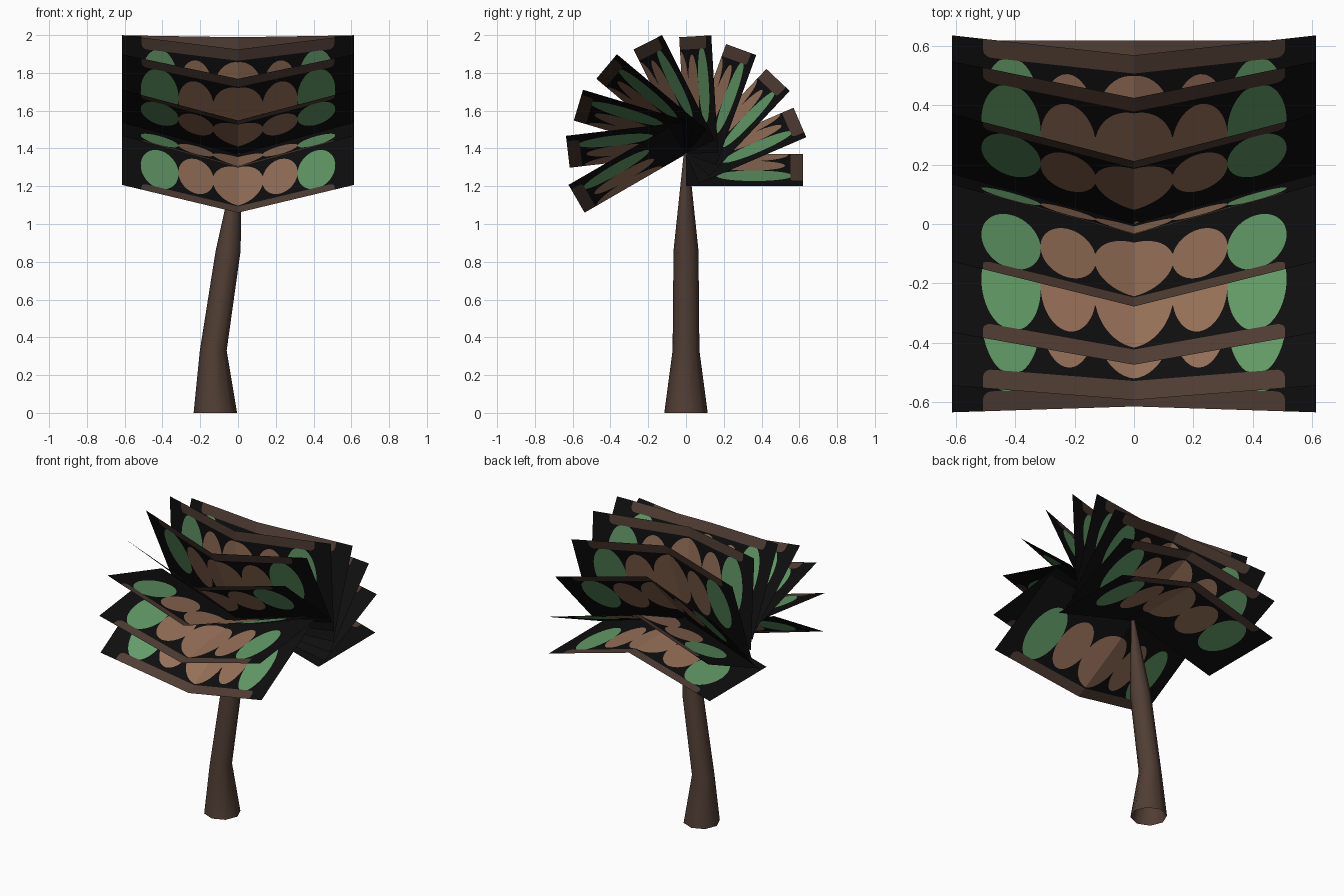
import bpy, bmesh, math

if "Cube" in bpy.data.objects:
    bpy.data.objects.remove(bpy.data.objects["Cube"])

def material(name, rgb):
    m = bpy.data.materials.new(name)
    m.diffuse_color = (*rgb, 1.0)
    m.use_nodes = True
    m.node_tree.nodes["Principled BSDF"].inputs["Base Color"].default_value = m.diffuse_color
    return m

BLACK = material("black", (0.0045, 0.0045, 0.0045))
BARK = material("dark_brown", (0.080, 0.047, 0.034))
TAN = material("tan_brown", (0.305, 0.163, 0.098))
GREEN = material("leaf_green", (0.122, 0.328, 0.136))

def make_object(name, bm, mats):
    me = bpy.data.meshes.new(name)
    bm.to_mesh(me)
    bm.free()
    for m in mats:
        me.materials.append(m)
    ob = bpy.data.objects.new(name, me)
    bpy.context.collection.objects.link(ob)
    return ob

# Trunk: bent, tapering eight-sided tube, open at the bottom
SIDES = 8
rings = [(-0.12, 0.0, 0.115), (-0.131, 0.33, 0.071), (-0.052, 0.86, 0.066), (0.01, 1.39, 0.010)]
bm = bmesh.new()
loops = []
for cx, z, r in rings:
    loops.append([bm.verts.new((cx + r * math.cos(math.tau * i / SIDES),
                                r * math.sin(math.tau * i / SIDES), z)) for i in range(SIDES)])
for a, b in zip(loops, loops[1:]):
    for i in range(SIDES):
        j = (i + 1) % SIDES
        bm.faces.new((a[i], a[j], b[j], b[i]))
bm.faces.new(loops[-1])
for f in bm.faces:
    f.smooth = len(f.verts) == 4
make_object("trunk", bm, [BARK])

# Frond: one V-folded card, cut in columns so the oval markings are real faces
HALF, LENGTH, DROP = 0.615, 0.62, 0.17
BAND_X, BAND_R = 0.51, 0.553
GREEN_X = 0.315
# ovals: centre x, half width, centre along the frond, half length
OVALS = [(0.0, 0.133, 0.342, 0.202), (0.222, 0.0935, 0.342, 0.182), (0.415, 0.100, 0.362, 0.202)]

def spots(x):
    """Start and end of the coloured marking at distance x from the fold."""
    lo, hi = 0.34, 0.34
    for cx, w, cr, h in OVALS:
        t = abs(x - cx) / w
        if t < 1:
            s = h * math.sqrt(1 - t * t)
            lo, hi = min(lo, cr - s), max(hi, cr + s)
    return lo, min(hi, BAND_R)

def band_start(x):
    """Tip band with a rounded outer corner."""
    d = max(0.0, x - (BAND_X - 0.03)) / 0.03
    return BAND_R + 0.03 * (1 - math.sqrt(max(0.0, 1 - d * d)))

xs = {0.0, BAND_X - 0.01, BAND_X - 0.004, BAND_X, GREEN_X, HALF}
for cx, w, _, _ in OVALS:
    for i in range(25):
        x = cx + w * math.cos(math.pi * i / 24)
        if x > 0:
            xs.add(round(x, 4))
xs = sorted(xs)

bm = bmesh.new()
for side in (1, -1):
    for x0, x1 in zip(xs, xs[1:]):
        mid = (x0 + x1) / 2
        cols = []
        for x in (x0, x1):
            lo, hi = spots(x)
            b = band_start(min(x, BAND_X))
            cols.append([bm.verts.new((side * x, r, -DROP * x / HALF)) for r in (0, lo, hi, b, LENGTH)])
        colours = [0, 2 if mid < GREEN_X else 3, 0, 1 if mid < BAND_X else 0]
        for k, c in enumerate(colours):
            quad = [cols[0][k], cols[1][k], cols[1][k + 1], cols[0][k + 1]]
            f = bm.faces.new(quad if side > 0 else quad[::-1])
            f.material_index = c
bmesh.ops.remove_doubles(bm, verts=bm.verts, dist=0.0002)
frond = make_object("frond_1", bm, [BLACK, BARK, TAN, GREEN])

# Ten fronds fanned around the crown
COUNT = 10
for k in range(COUNT):
    ob = frond if k == 0 else bpy.data.objects.new(f"frond_{k + 1}", frond.data)
    if k:
        bpy.context.collection.objects.link(ob)
    ob.location = (0, 0, 1.37)
    ob.rotation_euler = (math.radians(210 * k / (COUNT - 1)), 0, 0)
